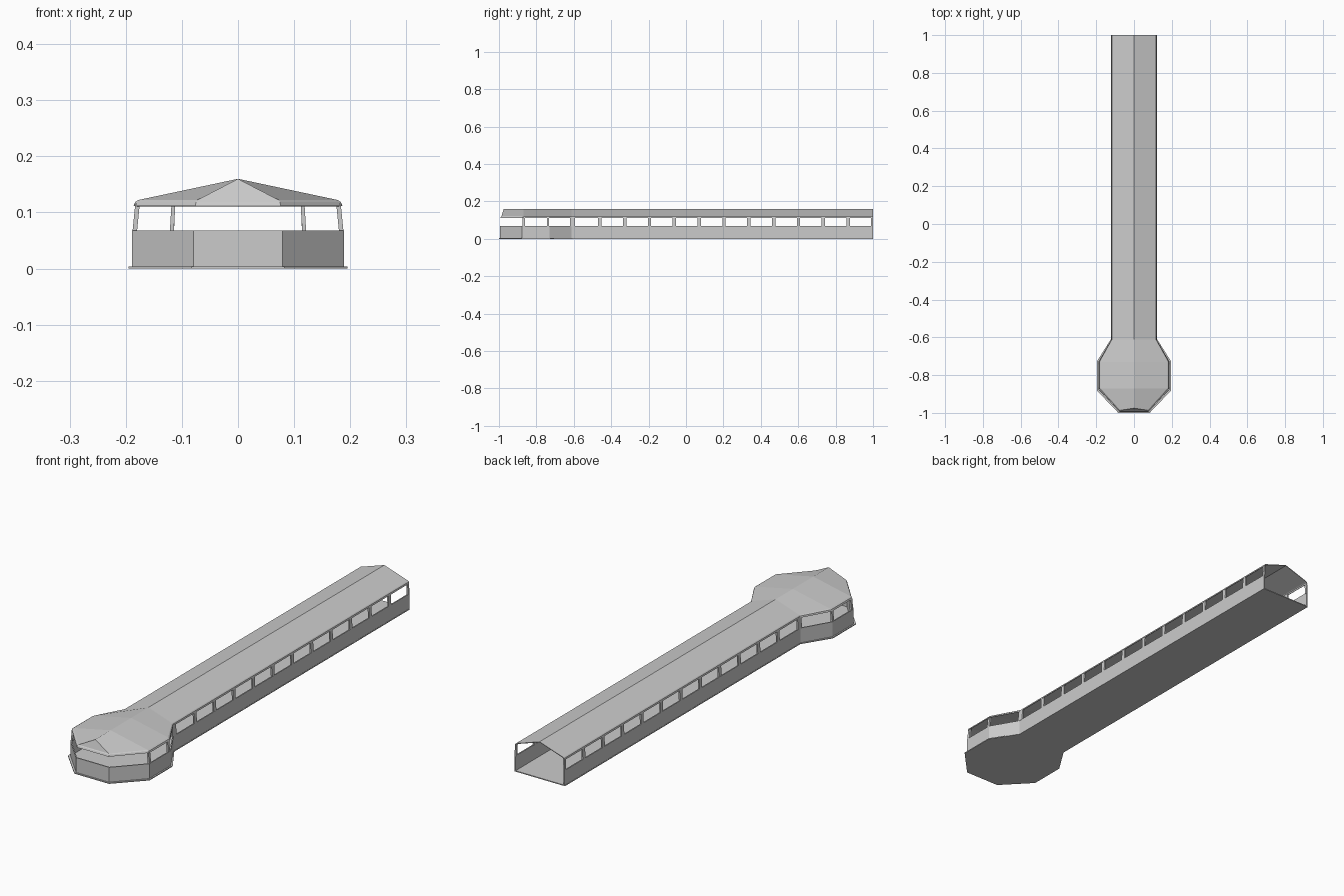
import bpy, bmesh
from mathutils import Vector

if "Cube" in bpy.data.objects:
    bpy.data.objects.remove(bpy.data.objects["Cube"])


def make_object(name, bm, mirror=True, thickness=0.0):
    mesh = bpy.data.meshes.new(name)
    bm.to_mesh(mesh)
    bm.free()
    ob = bpy.data.objects.new(name, mesh)
    bpy.context.collection.objects.link(ob)
    if mirror:
        m = ob.modifiers.new("mirror", 'MIRROR')
        m.merge_threshold = 0.0005
    if thickness:
        s = ob.modifiers.new("thickness", 'SOLIDIFY')
        s.thickness = thickness
        s.offset = -1
    return ob


def loft(name, stations, thickness):
    """Skin a row of equal-length profiles, outward normals, mirrored in x."""
    bm = bmesh.new()
    rows = [[bm.verts.new(p) for p in s] for s in stations]
    for a, b in zip(rows, rows[1:]):
        for j in range(len(a) - 1):
            bm.faces.new((a[j], b[j], b[j + 1], a[j + 1]))
    bmesh.ops.remove_doubles(bm, verts=bm.verts, dist=0.0003)
    return make_object(name, bm, True, thickness)


def post(bm, bottom, top, wx, wy):
    """Leaning box between two centre points."""
    rings = []
    for c in (bottom, top):
        c = Vector(c)
        rings.append([bm.verts.new(c + Vector((sx * wx / 2, sy * wy / 2, 0)))
                      for sx, sy in ((-1, -1), (1, -1), (1, 1), (-1, 1))])
    lo, hi = rings
    bm.faces.new(lo[::-1])
    bm.faces.new(hi)
    for i in range(4):
        k = (i + 1) % 4
        bm.faces.new((lo[i], lo[k], hi[k], hi[i]))


# Floor slab: eight-sided room joined to the long corridor
floor_path = [(0.083, -1.0), (0.195, -0.883), (0.195, -0.725), (0.121, -0.608), (0.121, 1.0)]
outline = floor_path + [(-x, y) for x, y in reversed(floor_path)]
bm = bmesh.new()
base = bm.faces.new([bm.verts.new((x, y, 0)) for x, y in outline])
ext = bmesh.ops.extrude_face_region(bm, geom=[base])
bmesh.ops.translate(bm, vec=(0, 0, 0.004),
                    verts=[v for v in ext["geom"] if isinstance(v, bmesh.types.BMVert)])
bmesh.ops.recalc_face_normals(bm, faces=bm.faces)
make_object("floor", bm, mirror=False)

# Low solid wall under the windows
wall_path = [(0, -0.994), (0.079, -0.994), (0.189, -0.876), (0.189, -0.73), (0.12, -0.612), (0.12, 1.0)]
loft("lower_wall", [[(x, y, 0.003), (x, y, 0.068)] for x, y in wall_path], 0.005)

# Roof: short eave lip, small bevel, then a long slope to the ridge
eaves = [(0, -0.992, -0.975), (0.076, -0.992, -0.975), (0.186, -0.87, -0.87),
         (0.186, -0.73, -0.73), (0.119, -0.612, -0.612), (0.119, 1.0, 1.0)]
stations = []
for x, y, ridge_y in eaves:
    lip_y = 0.003 if y < -0.9 else 0
    bevel_y = 0.006 if y < -0.9 else 0
    stations.append([(x, y, 0.112),
                     (x * 0.985, y + lip_y, 0.119),
                     (x * 0.95, y + bevel_y, 0.1225),
                     (0, ridge_y, 0.16)])
loft("roof", stations, 0.003)

# Window posts of the room, leaning inwards
bm = bmesh.new()
for y in (-0.868, -0.738):
    post(bm, (0.184, y, 0.066), (0.179, y, 0.116), 0.008, 0.012)
make_object("room_posts", bm)

# Window posts along the corridor
bm = bmesh.new()
post(bm, (0.118, -0.606, 0.066), (0.115, -0.606, 0.116), 0.007, 0.026)
for k in range(11):
    y = -0.461 + 0.1328 * k
    post(bm, (0.117, y, 0.066), (0.115, y, 0.116), 0.006, 0.018)
post(bm, (0.117, 0.995, 0.066), (0.115, 0.995, 0.116), 0.006, 0.01)
make_object("corridor_posts", bm)
